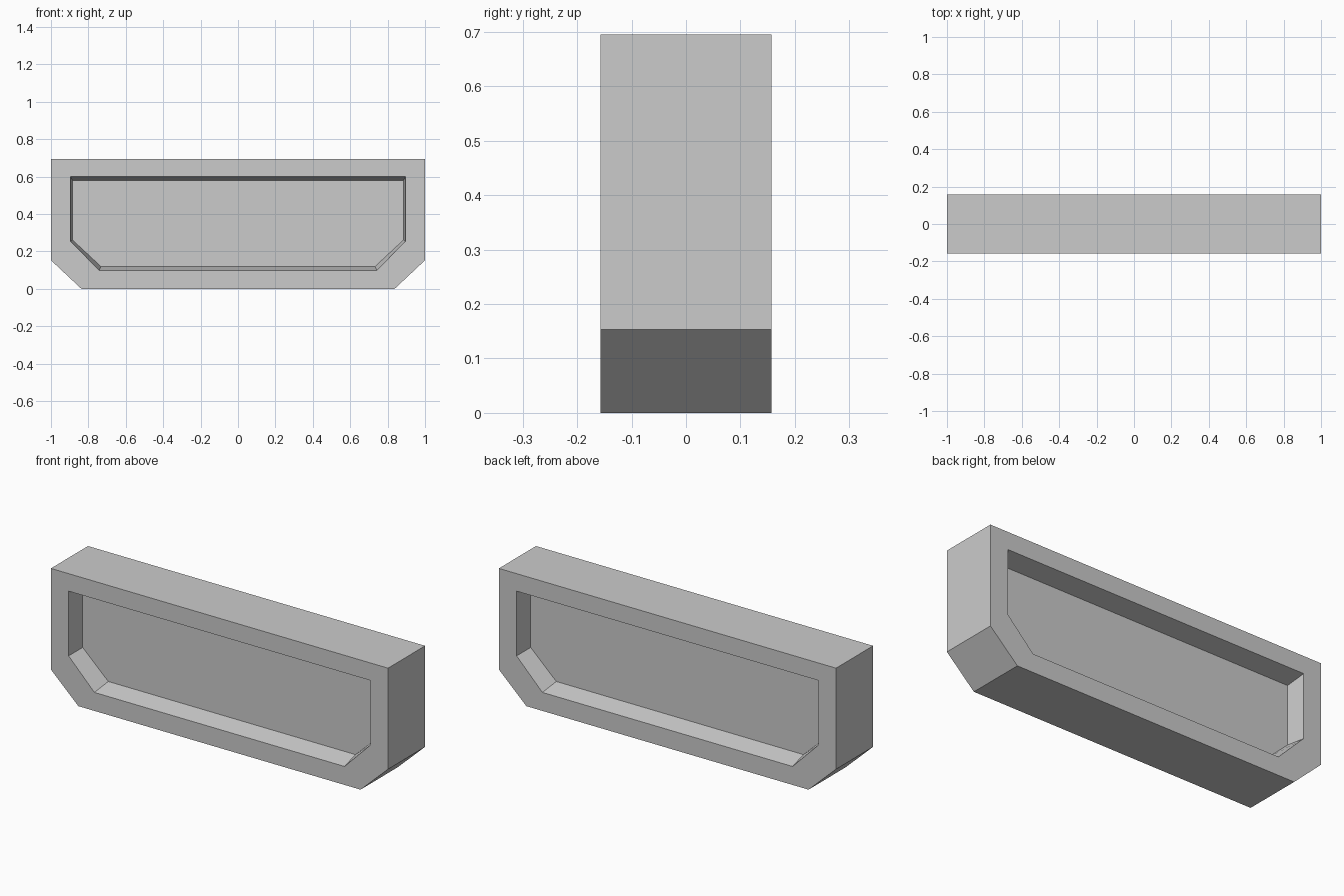
import bpy
import bmesh

cube = bpy.data.objects.get("Cube")
if cube:
    bpy.data.objects.remove(cube, do_unlink=True)

GREY = (0.6, 0.6, 0.6, 1)
mat = bpy.data.materials.new("plain grey")
mat.use_nodes = True
mat.diffuse_color = GREY
mat.node_tree.nodes["Principled BSDF"].inputs["Base Color"].default_value = GREY

HALF_DEPTH = 0.157
RECESS = 0.105


def profile(side, foot, top, shoulder, bottom):
    """Mirrored outline: a rectangle with its two lower corners cut off."""
    right = [(foot, bottom), (side, shoulder), (side, top)]
    return right + [(-x, z) for x, z in reversed(right)]


outer = profile(1.0, 0.837, 0.695, 0.153, 0.0)
rim = profile(0.895, 0.742, 0.601, 0.254, 0.099)
floor = profile(0.885, 0.733, 0.58, 0.262, 0.12)

# Loops run from the front floor, round the outside, to the back floor
inner_y = HALF_DEPTH - RECESS
layers = [(floor, -inner_y), (rim, -HALF_DEPTH), (outer, -HALF_DEPTH),
          (outer, HALF_DEPTH), (rim, HALF_DEPTH), (floor, inner_y)]

bm = bmesh.new()
loops = [[bm.verts.new((x, y, z)) for x, z in outline] for outline, y in layers]

# Recess walls, frame faces and outside band
for a, b in zip(loops, loops[1:]):
    for i in range(len(a)):
        j = (i + 1) % len(a)
        bm.faces.new((a[i], a[j], b[j], b[i]))

# Recessed panels on both faces
bm.faces.new(loops[0])
bm.faces.new(loops[-1])
bmesh.ops.recalc_face_normals(bm, faces=bm.faces)

mesh = bpy.data.meshes.new("recessed_panel")
bm.to_mesh(mesh)
bm.free()
mesh.materials.append(mat)
panel = bpy.data.objects.new("recessed_panel", mesh)
bpy.context.collection.objects.link(panel)
